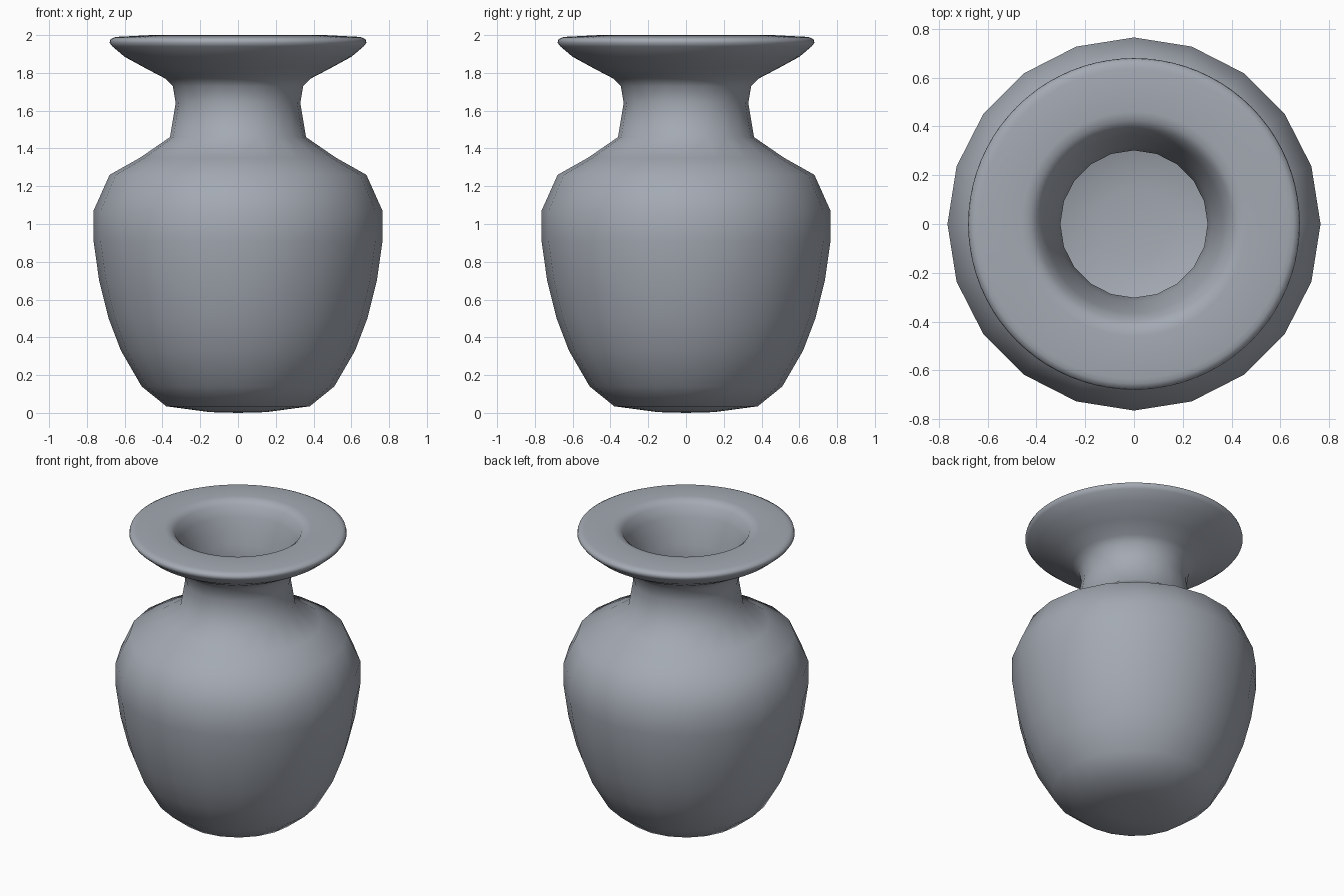
import bpy, bmesh
from math import cos, sin, pi

if "Cube" in bpy.data.objects:
    bpy.data.objects.remove(bpy.data.objects["Cube"])

COARSE, FINE = 20, 80   # body sides, lip sides


def ring(bm, r, z, sides):
    """Ring of vertices around z; r = 0 gives a pole."""
    if r == 0:
        return [bm.verts.new((0, 0, z))] * sides
    return [bm.verts.new((r * cos(2 * pi * i / sides),
                          r * sin(2 * pi * i / sides), z)) for i in range(sides)]


def bridge(bm, a, b):
    """Join two rings, fanning triangles where a coarse ring meets a fine one."""
    n = len(a)
    if n == len(b):
        for i in range(n):
            j = (i + 1) % n
            bm.faces.new(list(dict.fromkeys((a[i], a[j], b[j], b[i]))))
        return
    c, f = (a, b) if n < len(b) else (b, a)
    k = len(f) // len(c)
    for i in range(len(c)):
        p, q = c[i], c[(i + 1) % len(c)]
        for s in range(k):
            bm.faces.new((p if s < k // 2 else q,
                          f[(i * k + s + 1) % len(f)], f[i * k + s]))
        bm.faces.new((p, q, f[i * k + k // 2]))


# Outer wall and neck, going up
outer = [(0, 0), (0.15, 0.004), (0.38, 0.035), (0.51, 0.14), (0.62, 0.33),
         (0.685, 0.5), (0.735, 0.7), (0.765, 0.91), (0.765, 1.07),
         (0.68, 1.26), (0.52, 1.35), (0.36, 1.46), (0.33, 1.64)]
# Flared lip: underside, rounded edge, flat top, funnel into the neck
lip = [(0.345, 1.73), (0.385, 1.77), (0.49, 1.825), (0.60, 1.885),
       (0.665, 1.94), (0.68, 1.96), (0.675, 1.978), (0.655, 1.988),
       (0.635, 1.991), (0.46, 2.0), (0.425, 1.993), (0.395, 1.97),
       (0.365, 1.90), (0.34, 1.82), (0.318, 1.73)]
# Inner wall, going down to the floor
inner = [(0.302, 1.64), (0.325, 1.45), (0.50, 1.32), (0.65, 1.235),
         (0.732, 1.06), (0.732, 0.915), (0.70, 0.7), (0.65, 0.51),
         (0.59, 0.345), (0.49, 0.165), (0.37, 0.07), (0.15, 0.04), (0, 0.035)]

# Vase
bm = bmesh.new()
rings = [ring(bm, r, z, sides)
         for part, sides in ((outer, COARSE), (lip, FINE), (inner, COARSE))
         for r, z in part]
for lower, upper in zip(rings, rings[1:]):
    bridge(bm, lower, upper)
bmesh.ops.recalc_face_normals(bm, faces=bm.faces)
for face in bm.faces:
    face.smooth = True
mesh = bpy.data.meshes.new("vase")
bm.to_mesh(mesh)
bm.free()
vase = bpy.data.objects.new("vase", mesh)
bpy.context.collection.objects.link(vase)

# Blue-grey glaze
glaze = bpy.data.materials.new("blue_grey_glaze")
glaze.diffuse_color = (0.37, 0.40, 0.45, 1)
glaze.use_nodes = True
glaze.node_tree.nodes["Principled BSDF"].inputs["Base Color"].default_value = glaze.diffuse_color
mesh.materials.append(glaze)
